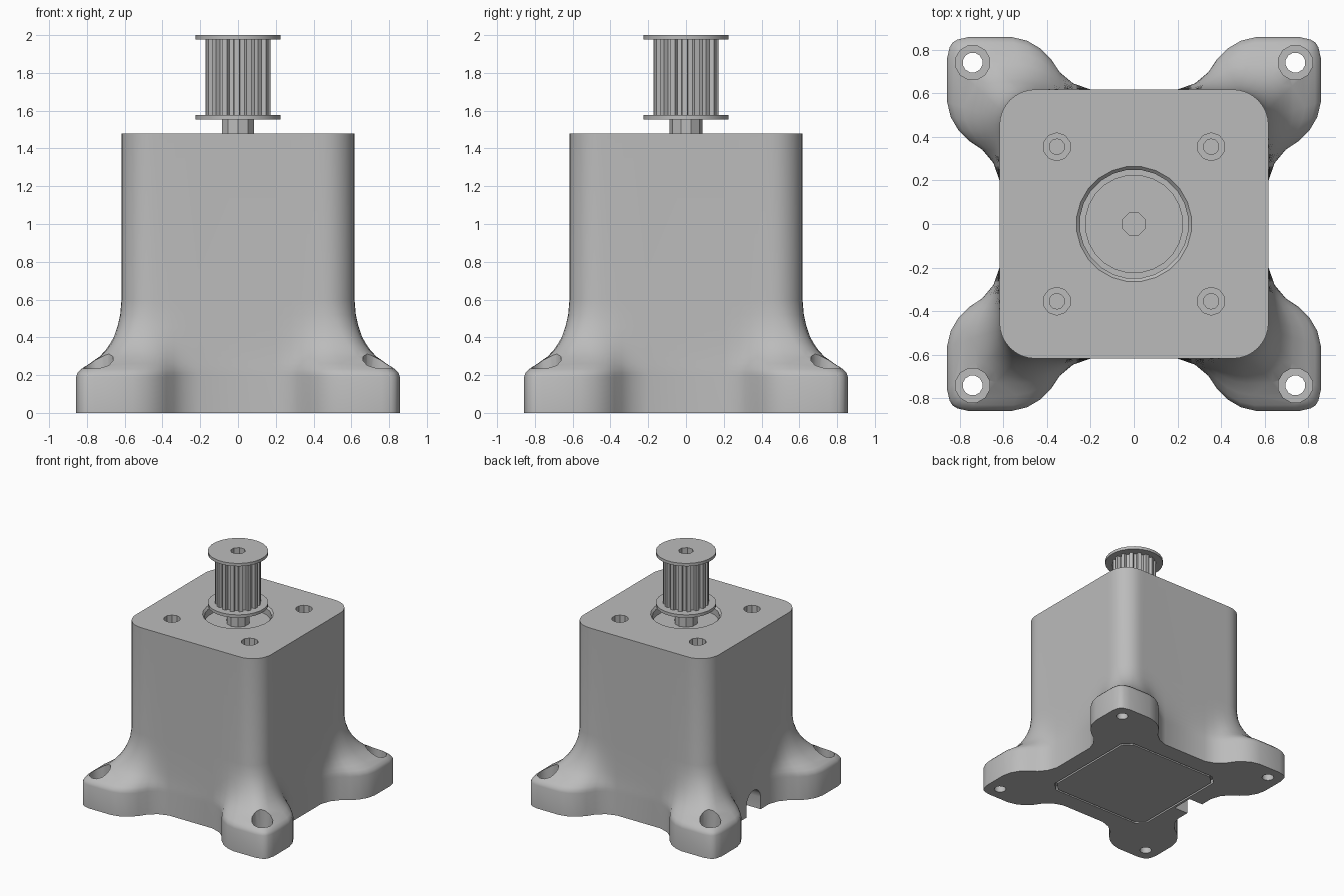
import bpy, bmesh
from math import sin, cos, pi, radians

if "Cube" in bpy.data.objects:
    bpy.data.objects.remove(bpy.data.objects["Cube"])

grey = bpy.data.materials.new("plain grey")
grey.use_nodes = True
COL = (0.5, 0.5, 0.5, 1)
grey.diffuse_color = COL
grey.node_tree.nodes["Principled BSDF"].inputs["Base Color"].default_value = COL


def loft(name, sections, smooth=None):
    """Closed solid through equal-length loops of (x, y, z) points."""
    bm = bmesh.new()
    loops = [[bm.verts.new(p) for p in s] for s in sections]
    n = len(loops[0])
    for a, b in zip(loops, loops[1:]):
        for i in range(n):
            j = (i + 1) % n
            bm.faces.new((a[i], a[j], b[j], b[i]))
    bm.faces.new(loops[0][::-1])
    bm.faces.new(loops[-1])
    bmesh.ops.recalc_face_normals(bm, faces=bm.faces[:])
    me = bpy.data.meshes.new(name)
    bm.to_mesh(me)
    bm.free()
    ob = bpy.data.objects.new(name, me)
    bpy.context.collection.objects.link(ob)
    me.materials.append(grey)
    if smooth:
        shade(ob, smooth)
    return ob


def shade(ob, angle):
    bpy.ops.object.select_all(action='DESELECT')
    ob.select_set(True)
    bpy.context.view_layer.objects.active = ob
    bpy.ops.object.shade_smooth_by_angle(angle=radians(angle))


def ring(r, z, n, x=0, y=0):
    return [(x + r * cos(2 * pi * (i + .5) / n), y + r * sin(2 * pi * (i + .5) / n), z)
            for i in range(n)]


def turned(name, profile, n, x=0, y=0, smooth=None):
    return loft(name, [ring(r, z, n, x, y) for r, z in profile], smooth)


def cut(target, cutter):
    mod = target.modifiers.new("cut", 'BOOLEAN')
    mod.operation, mod.solver, mod.object = 'DIFFERENCE', 'EXACT', cutter
    bpy.context.view_layer.objects.active = target
    bpy.ops.object.modifier_apply(modifier=mod.name)
    bpy.data.objects.remove(cutter)


def octagon(h, c, z):
    quarter = [(h, h - c), (h - c, h)]
    pts = []
    for k in range(4):
        for x, y in quarter:
            for _ in range(k):
                x, y = -y, x
            pts.append((x, y, z))
    return pts


# Housing: square block flaring into four corner feet
HALF, ROUND = 0.617, 0.165
foot = [(0.2, 0.617), (0.28, 0.645), (0.34, 0.695), (0.38, 0.755), (0.43, 0.805),
        (0.49, 0.84), (0.56, 0.857), (0.76, 0.857), (0.81, 0.845), (0.832, 0.832)]
block = [(x, HALF) for x in (0.2, 0.28, 0.34, 0.38, 0.42)]
for k in range(5):
    a = radians(90 - 45 * k / 4)
    c = HALF - ROUND
    block.append((c + ROUND * cos(a), c + ROUND * sin(a)))


def section(z, f):
    half = [(b[0] + (p[0] - b[0]) * f, b[1] + (p[1] - b[1]) * f) for p, b in zip(foot, block)]
    corner = half + [(y, x) for x, y in half[-2::-1]]
    pts = []
    for k in range(4):
        for x, y in corner:
            for _ in range(k):
                x, y = y, -x
            pts.append((x, y, z))
    return pts


flare = [(0, 1), (0.19, 1), (0.212, 0.97), (0.232, 0.89), (0.262, 0.7), (0.3, 0.48), (0.335, 0.35),
         (0.37, 0.25), (0.41, 0.165), (0.46, 0.09), (0.52, 0.03), (0.6, 0), (1.48, 0)]
housing = loft("housing", [section(z, f) for z, f in flare])

# Screw holes in the feet and in the top, then the central bore
for sx in (-1, 1):
    for sy in (-1, 1):
        cut(housing, turned("foot_hole", [(0.046, -0.1), (0.046, 0.12), (0.08, 0.12), (0.08, 0.7)],
                            12, 0.74 * sx, 0.74 * sy))
        cut(housing, turned("top_hole", [(0.036, 1.28), (0.036, 1.4), (0.064, 1.4), (0.064, 1.6)],
                            10, 0.354 * sx, 0.354 * sy))
cut(housing, turned("bore", [(0.25, 1.41), (0.25, 1.465), (0.266, 1.481), (0.266, 1.6)], 24))

# Arched cable notch in the side
arch = [(-0.09, -0.1), (0.09, -0.1)]
arch += [(0.09 * cos(pi * k / 8), 0.1 + 0.09 * sin(pi * k / 8)) for k in range(9)]
cut(housing, loft("notch", [[(x, y, z) for y, z in arch] for x in (-0.7, -0.49)]))

# Recess for the base cover
cut(housing, loft("recess", [octagon(0.47, 0.07, z) for z in (-0.1, 0.04)]))
shade(housing, 35)
loft("base_cover", [octagon(0.455, 0.065, z) for z in (0, 0.041)])

# Shaft and pulley
turned("shaft", [(0.088, 1.4), (0.088, 1.56)], 10)
TEETH = 16
gear = []
for i in range(TEETH):
    for da, r in ((-0.32, 0.172), (0.1, 0.172), (0.2, 0.148), (0.58, 0.148)):
        a = 2 * pi * (i + da) / TEETH
        gear.append((r * cos(a), r * sin(a)))
pulley = loft("pulley_teeth", [[(x, y, z) for x, y in gear] for z in (1.56, 1.985)])
lower = turned("lower_flange", [(0.226, 1.552), (0.226, 1.576)], 24, smooth=30)
upper = turned("upper_flange", [(0.226, 1.976), (0.226, 2.0)], 24, smooth=30)
for part in (pulley, upper):
    cut(part, turned("shaft_bore", [(0.056, 1.85), (0.056, 2.1)], 8))
shade(upper, 30)
